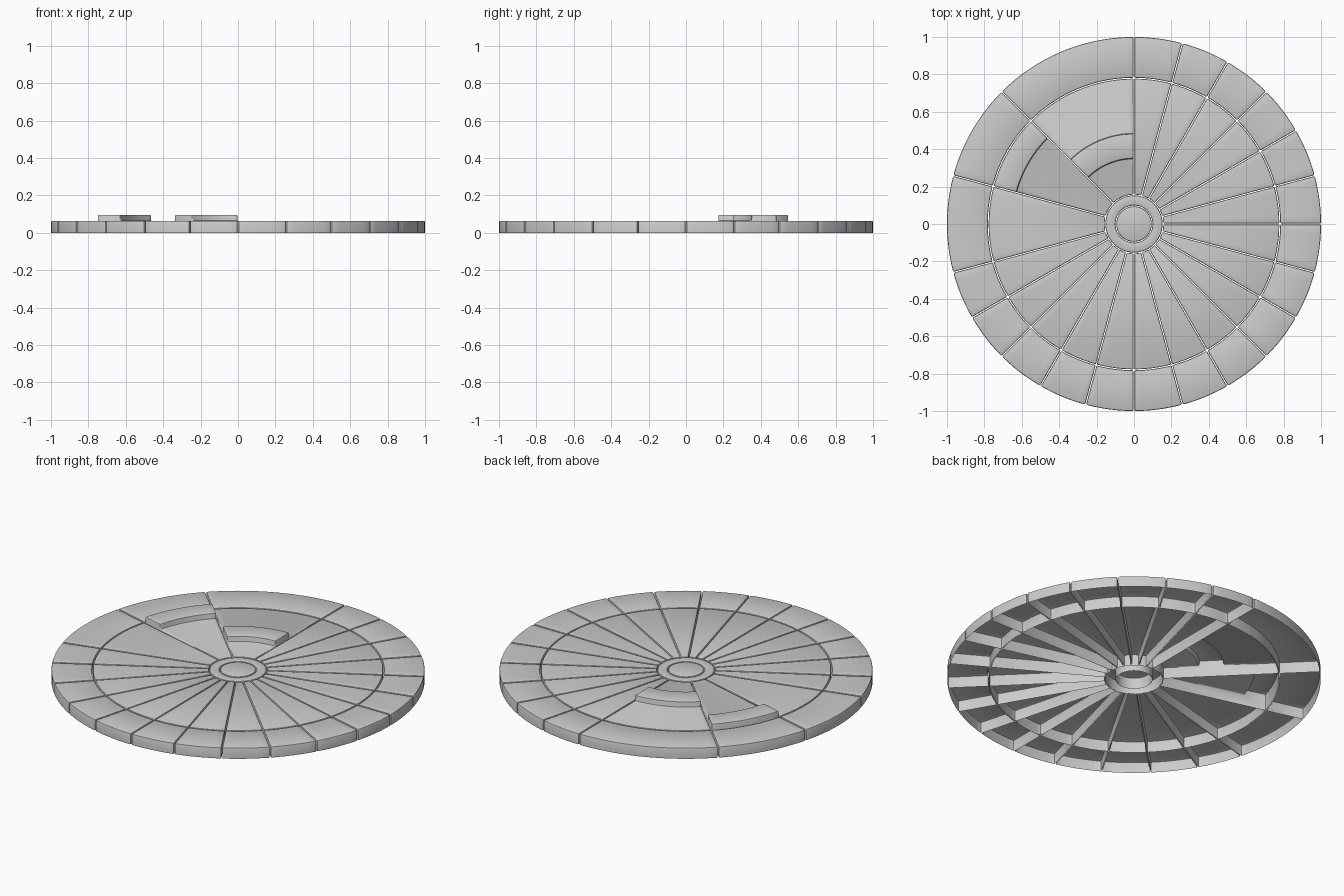
import bpy, bmesh
from math import radians, pi, sin, cos, asin

if "Cube" in bpy.data.objects:
    bpy.data.objects.remove(bpy.data.objects["Cube"])

H = 0.064       # tile height
H2 = 0.096      # raised step height
GAP = 0.0025    # half the gap between neighbouring tiles
BEV = 0.007


def finish(bm, name):
    """Weld, round the sharp edges and turn the mesh into an object."""
    bmesh.ops.remove_doubles(bm, verts=bm.verts, dist=1e-5)
    bmesh.ops.recalc_face_normals(bm, faces=bm.faces)
    sharp = [e for e in bm.edges
             if len(e.link_faces) == 2 and e.calc_face_angle(0) > radians(40)]
    bmesh.ops.bevel(bm, geom=sharp, offset=BEV, segments=2, profile=0.5,
                    affect='EDGES', clamp_overlap=True)
    bmesh.ops.recalc_face_normals(bm, faces=bm.faces)
    # outside faces up on the top
    top = max(bm.faces, key=lambda f: f.calc_center_median().z)
    if top.normal.z < 0:
        bmesh.ops.reverse_faces(bm, faces=bm.faces)
    me = bpy.data.meshes.new(name)
    bm.to_mesh(me)
    bm.free()
    ob = bpy.data.objects.new(name, me)
    bpy.context.collection.objects.link(ob)
    bpy.context.view_layer.objects.active = ob
    bpy.ops.object.select_all(action='DESELECT')
    ob.select_set(True)
    bpy.ops.object.shade_smooth_by_angle(angle=radians(35))
    return ob


def sweep(name, profile, a0=None, a1=None):
    """Sweep an (r, z) profile, open underneath, over an arc or full circle."""
    bm = bmesh.new()
    full = a0 is None
    n = 64 if full else round((a1 - a0) / 2.5)
    rows = []
    for i in range(n + (0 if full else 1)):
        row = []
        for r, z in profile:
            if full:
                a = 2 * pi * i / n
            else:
                d = asin(GAP / r)
                lo, hi = radians(a0) + d, radians(a1) - d
                a = lo + (hi - lo) * i / n
            row.append(bm.verts.new((r * cos(a), r * sin(a), z)))
        rows.append(row)
    for i in range(n):
        p, q = rows[i], rows[(i + 1) % len(rows)]
        for j in range(len(profile) - 1):
            bm.faces.new((p[j], q[j], q[j + 1], p[j + 1]))
    if not full:
        bm.faces.new(rows[0])
        bm.faces.new(rows[-1][::-1])
    return finish(bm, name)


def walls(r0, r1, *steps):
    """Profile with vertical walls; steps add points along the top."""
    top = list(steps) or [(r0, H), (r1, H)]
    return [(r0, 0)] + top + [(r1, 0)]


R0, R1, R2, R3 = 0.157, 0.777, 0.782, 1.0

# Regular 15 degree tiles, running from 195 degrees round to 90 degrees
for k in range(17):
    a = 195 + 15 * k
    sweep(f"inner_tile_{k}", walls(R0, R1), a, a + 15)
    sweep(f"outer_tile_{k}", walls(R2, R3), a, a + 15)

# Wide tiles on the back left
for k, (a, b) in enumerate([(90, 135), (135, 165), (165, 195)]):
    sweep(f"wide_outer_tile_{k}", walls(R2, R3), a, b)
sweep("wide_inner_tile_plain", walls(R0, R1), 165, 195)
sweep("wide_inner_tile_mid_step",
      walls(R0, R1, (R0, H), (0.35, H), (0.35, H2), (0.483, H2), (0.483, H), (R1, H)),
      90, 135)
sweep("wide_inner_tile_edge_step",
      walls(R0, R1, (R0, H), (0.652, H), (0.652, H2), (R1, H2)),
      135, 165)

# Hub ring and centre cap
sweep("hub_ring", walls(0.099, 0.153))
bm = bmesh.new()
bmesh.ops.create_cone(bm, cap_ends=True, segments=64, radius1=0.095, radius2=0.095, depth=H)
bmesh.ops.translate(bm, verts=bm.verts, vec=(0, 0, H / 2))
bmesh.ops.delete(bm, geom=[f for f in bm.faces if f.normal.z < -0.9], context='FACES_ONLY')
finish(bm, "centre_cap")
